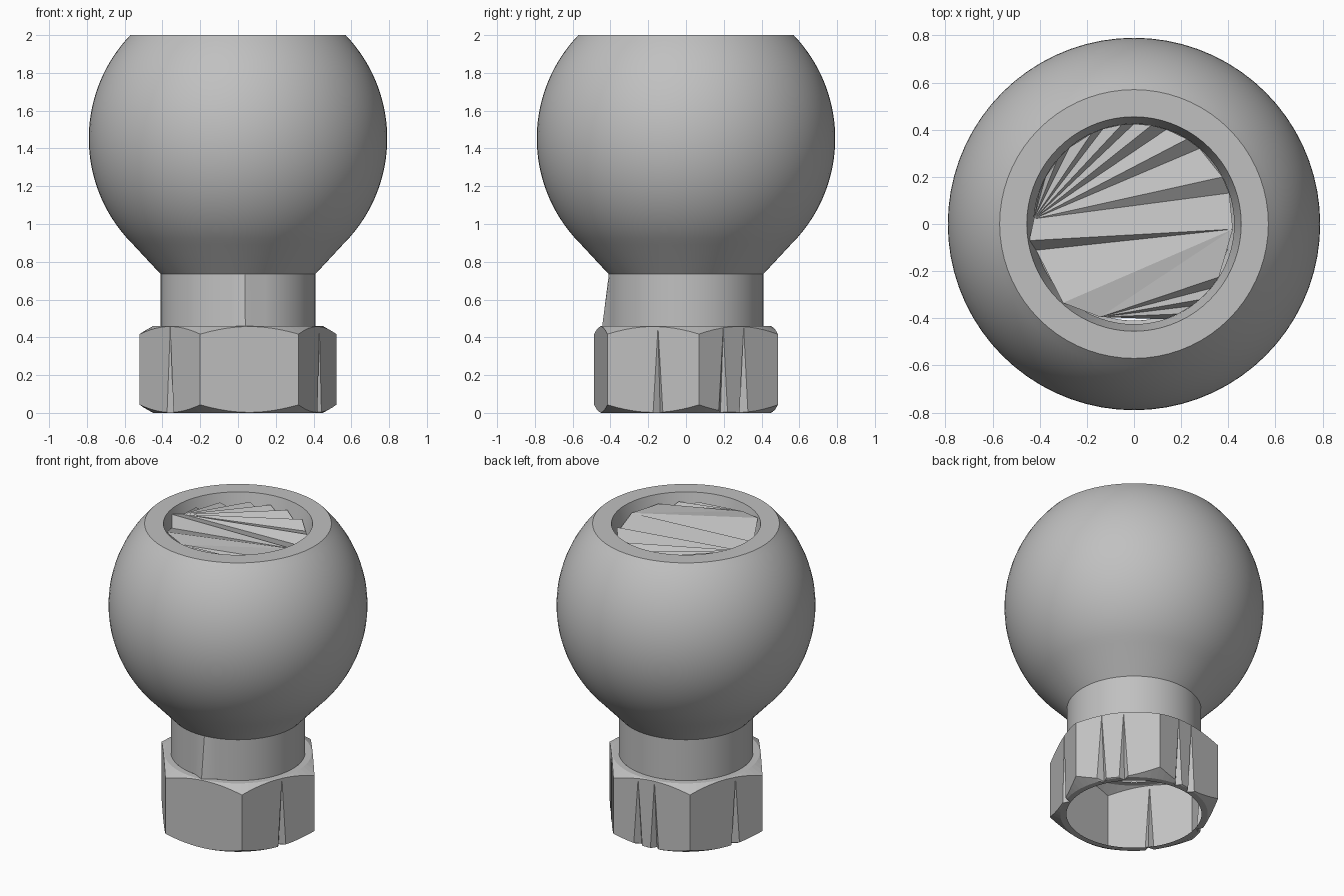
import bpy, bmesh
from math import sin, cos, pi, radians, sqrt

old = bpy.data.objects.get("Cube")
if old:
    bpy.data.objects.remove(old)

grey = bpy.data.materials.new("plain grey")
grey.use_nodes = True
COLOUR = (0.53, 0.53, 0.53, 1)
grey.diffuse_color = COLOUR
grey.node_tree.nodes["Principled BSDF"].inputs["Base Color"].default_value = COLOUR


def polar(r, deg, z):
    return (r * cos(radians(deg)), r * sin(radians(deg)), z)


def finish(name, bm, sharp=None):
    """Turn a bmesh into a named, coloured object."""
    bmesh.ops.remove_doubles(bm, verts=bm.verts, dist=0.0005)
    mesh = bpy.data.meshes.new(name)
    bm.to_mesh(mesh)
    bm.free()
    mesh.materials.append(grey)
    obj = bpy.data.objects.new(name, mesh)
    bpy.context.collection.objects.link(obj)
    if sharp:
        bpy.ops.object.select_all(action="DESELECT")
        obj.select_set(True)
        bpy.context.view_layer.objects.active = obj
        bpy.ops.object.shade_smooth_by_angle(angle=radians(sharp))
    return obj


def skin(name, rings, sharp=None):
    """Join closed rings of points, listed bottom to top, with faces."""
    bm = bmesh.new()
    loops = [[bm.verts.new(p) for p in ring] for ring in rings]
    for low, high in zip(loops, loops[1:]):
        n = len(low)
        for i in range(n):
            j = (i + 1) % n
            bm.faces.new((low[i], low[j], high[j], high[i]))
    return finish(name, bm, sharp)


def circle(r, z, n=72):
    return [polar(r, 360 * i / n, z) for i in range(n)]


# Ball: cone foot, sphere zone, flat rim and the wall of the socket
R, MID, RIM = 0.79, 1.453, 0.57
start = -0.563
end = sqrt(R * R - RIM * RIM)
steps = 32
profile = [(0.41, 0.735)]
for i in range(steps + 1):
    h = start + (end - start) * i / steps
    profile.append((sqrt(R * R - h * h), MID + h))
profile += [(0.455, 2.0), (0.425, 1.88)]
skin("ball", [circle(r, z) for r, z in profile], 25)

# Crumpled cover inside the socket: fans of pleats
LOW, HIGH = 1.90, 1.95


def pleats(spans):
    points = []
    for a, b in spans:
        points += [polar(0.425, a, LOW), polar(0.425, b, HIGH)]
    return points


left_pt = polar(0.425, 177, 1.94)
right_pt = polar(0.42, -3, HIGH)
front_pt = polar(0.42, 250, 1.97)
back_arc = pleats([(18, 28), (49, 58), (71, 80), (90, 97),
                   (108, 115), (130, 140), (152, 162)])
left_arc = [polar(0.45, 189, 1.97), polar(0.43, 195, LOW), polar(0.45, 228, 1.99)]
front_arc = pleats([(288, 296), (305, 311), (320, 328)])
bm = bmesh.new()
for hub, arc in ((left_pt, [right_pt] + back_arc),
                 (right_pt, [left_pt] + left_arc + [front_pt]),
                 (front_pt, front_arc + [right_pt])):
    for p, q in zip(arc, arc[1:]):
        bm.faces.new([bm.verts.new(v) for v in (hub, p, q)])
finish("socket_cover", bm)

# Neck, with a small flare at the front foot
foot = circle(0.41, 0.46)
for i, deg in ((54, 270), (55, 275), (56, 280)):
    foot[i] = polar(0.445 if i == 55 else 0.425, deg, 0.46)
skin("neck", [foot, circle(0.41, 0.735)], 25)

# Hexagonal nut: chamfered at both ends, with slim grooves tapering upwards
APOTHEM, TURN, TOP = 0.455, 7.6, 0.46


def hex_radius(deg):
    return APOTHEM / cos(radians((deg - TURN) % 60 - 30))


columns = [(TURN + 5 * i, TURN + 5 * i, 0) for i in range(72)]
for g in (-19, 25, 42, 86, 100, 166, -142):
    g %= 360
    columns = [c for c in columns
               if min((c[0] - g) % 360, (g - c[0]) % 360) > 4.5]
    columns += [(g, g - 3.5, 0), (g, g, 0.035), (g, g + 3.5, 0)]
columns.sort(key=lambda c: c[1])

bore, base, lower, upper, top, inner = [], [], [], [], [], []
for at, ab, dent in columns:
    rb, rt = hex_radius(ab) - dent, hex_radius(at)
    drop = 0.57
    bore.append(polar(0.412, ab, 0))
    base.append(polar(min(rb, APOTHEM - 0.005), ab, 0))
    lower.append(polar(rb, ab, max(0.002, (rb - APOTHEM + 0.005) * drop)))
    upper.append(polar(rt, at, TOP - max(0.002, (rt - APOTHEM + 0.005) * drop)))
    top.append(polar(APOTHEM - 0.005, at, TOP))
    inner.append(polar(0.41, at, TOP))
skin("hex_nut", [bore, base, lower, upper, top, inner])
